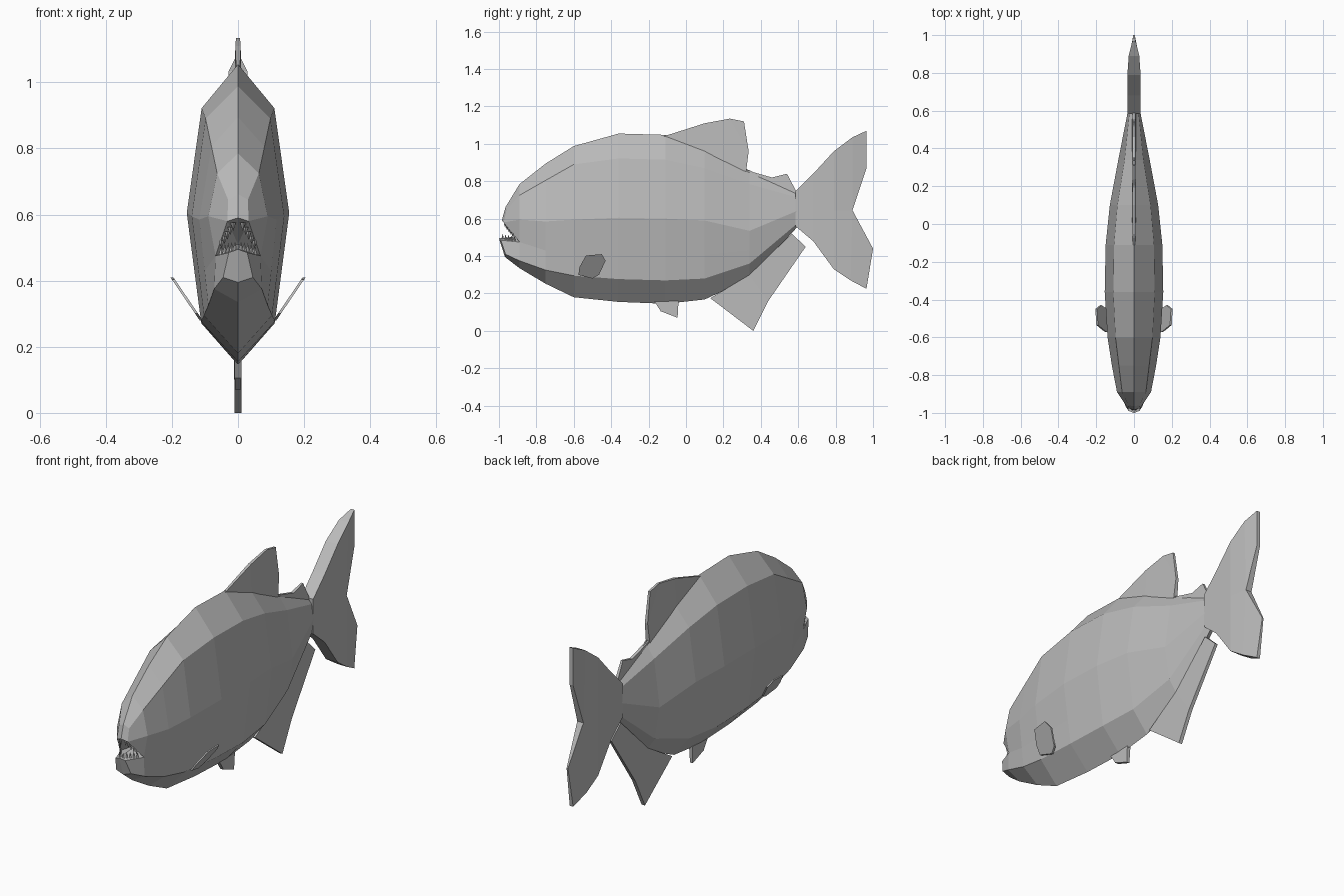
import bpy, bmesh
from mathutils import Vector

grey = bpy.data.materials.new("fish grey")
grey.diffuse_color = (0.5, 0.5, 0.5, 1)


def make(name, verts, faces, mirror=False):
    me = bpy.data.meshes.new(name)
    me.from_pydata(verts, [], faces)
    me.materials.append(grey)
    ob = bpy.data.objects.new(name, me)
    bpy.context.collection.objects.link(ob)
    bm = bmesh.new()
    bm.from_mesh(me)
    if mirror:
        geom = bm.verts[:] + bm.edges[:] + bm.faces[:]
        bmesh.ops.mirror(bm, geom=geom, axis='X', merge_dist=0.0005)
    bmesh.ops.recalc_face_normals(bm, faces=bm.faces)
    bm.to_mesh(me)
    bm.free()
    return ob


# Body: half rings of top, shoulder, flank, cheek, belly edge and keel
# y, top z, shoulder x z, flank x z, belly edge x z, keel z
stations = [
    (-0.89, 0.795, 0.063, 0.735, 0.09, 0.605, 0.072, 0.385, 0.345),
    (-0.75, 0.905, 0.08, 0.815, 0.117, 0.595, 0.09, 0.335, 0.262),
    (-0.60, 0.998, 0.098, 0.90, 0.14, 0.605, 0.103, 0.305, 0.19),
    (-0.36, 1.065, 0.11, 0.932, 0.155, 0.615, 0.112, 0.287, 0.165),
    (-0.11, 1.058, 0.106, 0.925, 0.15, 0.61, 0.11, 0.28, 0.155),
    (0.10, 0.985, 0.088, 0.88, 0.128, 0.60, 0.09, 0.29, 0.178),
    (0.34, 0.868, 0.05, 0.795, 0.083, 0.545, 0.055, 0.37, 0.29),
    (0.59, 0.755, 0.024, 0.725, 0.034, 0.65, 0.026, 0.58, 0.56),
]
verts, faces = [], []
for y, t, sx, sz, mx, mz, lx, lz, b in stations:
    cheek = (0.4 * mx + 0.6 * lx, y, 0.4 * mz + 0.6 * lz)
    if y == -0.89:
        cheek = (0.068, y, 0.485)
    verts += [(0, y, t), (sx, y, sz), (mx, y, mz), cheek, (lx, y, lz), (0, y, b)]
for i in range(len(stations) - 1):
    for j in range(5):
        a = 6 * i + j
        faces.append((a, a + 1, a + 7, a + 6))
n = len(verts)
faces.append(tuple(range(n - 6, n)))
# Snout, jaw and mouth cavity
verts += [(0, -0.965, 0.672), (0.03, -0.96, 0.655), (0.032, -0.975, 0.59), (0, -0.985, 0.60),
          (0.028, -0.99, 0.495), (0.045, -0.965, 0.42), (0, -0.968, 0.405), (0, -1.0, 0.505),
          (0, -0.85, 0.52)]
T, S, M, U, C, L, B, J, K = range(n, n + 9)
faces += [(0, T, S, 1), (1, S, M, 2), (2, M, 3), (T, U, M, S), (3, C, L, 4), (4, L, B, 5),
          (C, J, B, L), (M, K, 3), (M, U, K), (C, 3, K), (C, K, J)]
make("body", verts, faces, True)


# Teeth: small pyramids along both lips
def teeth(name, a, b, count, height):
    a, b = Vector(a), Vector(b)
    v, f = [], []
    for i in range(count):
        p = a.lerp(b, (i + 0.5) / count)
        k = len(v)
        w = 0.008
        v += [p + Vector((dx * w, dy * w, 0)) for dx, dy in ((-1, 0), (0, -1), (1, 0), (0, 1))]
        v.append(p + Vector((0, 0, height)))
        f += [(k + q, k + (q + 1) % 4, k + 4) for q in range(4)] + [(k, k + 1, k + 2, k + 3)]
    make(name, v, f, True)


teeth("lower_teeth", (0.004, -0.988, 0.50), (0.055, -0.91, 0.488), 5, 0.03)
teeth("upper_teeth", (0.010, -0.972, 0.592), (0.054, -0.92, 0.525), 5, -0.025)


# Fins: plates in the side plane, each point is (y, z, half thickness)
def fin(name, pts, polys=None):
    k = len(pts)
    polys = polys or [tuple(range(k))]
    v = [(s * w, y, z) for s in (1, -1) for y, z, w in pts]
    f = [p for p in polys] + [tuple(i + k for i in reversed(p)) for p in polys]
    edges = [(p[i - 1], p[i]) for p in polys for i in range(len(p))]
    f += [(b, a, a + k, b + k) for a, b in edges if (b, a) not in edges]
    return make(name, v, f)


fin("tail_fin",
    [(0.585, 0.57, 0.034), (0.585, 0.755, 0.034), (0.68, 0.49, 0.035), (0.68, 0.85, 0.035),
     (0.79, 0.34, 0.035), (0.79, 0.655, 0.035), (0.79, 0.97, 0.035),
     (0.88, 0.28, 0.028), (0.89, 0.655, 0.018), (0.89, 1.045, 0.028),
     (0.965, 0.235, 0.01), (1.0, 0.45, 0.004), (0.965, 0.88, 0.01), (0.965, 1.08, 0.01)],
    [(0, 2, 3, 1), (2, 4, 5, 6, 3), (4, 7, 8, 5), (5, 8, 9, 6),
     (7, 10, 11, 8), (8, 12, 13, 9)])
fin("dorsal_fin",
    [(-0.12, 1.05, 0.006), (0.10, 1.12, 0.008), (0.235, 1.145, 0.006), (0.31, 1.13, 0.006),
     (0.335, 0.97, 0.008), (0.32, 0.85, 0.012), (0.10, 0.96, 0.012)],
    [(0, 1, 6), (1, 2, 4, 5, 6), (2, 3, 4)])
fin("small_back_fin",
    [(0.32, 0.87, 0.008), (0.46, 0.83, 0.008), (0.54, 0.85, 0.006), (0.59, 0.755, 0.008),
     (0.59, 0.73, 0.01), (0.34, 0.84, 0.01)],
    [(0, 1, 5), (1, 2, 3, 4, 5)])
fin("anal_fin",
    [(0.13, 0.185, 0.01), (0.36, 0.01, 0.01), (0.44, 0.17, 0.01), (0.64, 0.46, 0.008),
     (0.565, 0.53, 0.012), (0.34, 0.31, 0.014)],
    [(0, 1, 2, 5), (2, 3, 4, 5)])
fin("belly_fin",
    [(-0.17, 0.17, 0.01), (-0.135, 0.115, 0.01), (-0.045, 0.08, 0.008), (-0.04, 0.17, 0.01)])

# Side fins: thin plates leaning outward from the belly edge
outline = [(-0.575, 0.31), (-0.57, 0.35), (-0.535, 0.413), (-0.45, 0.42),
           (-0.43, 0.385), (-0.465, 0.31), (-0.50, 0.29)]
k = len(outline)
v = [(0.107 + (z - 0.29) * 0.68 + d, y, z) for d in (0, 0.009) for y, z in outline]
f = [tuple(range(k)), tuple(range(2 * k - 1, k - 1, -1))]
f += [(i, (i + 1) % k, (i + 1) % k + k, i + k) for i in range(k)]
make("side_fins", v, f, True)

# Stand the lowest fin tip on the ground
for ob in bpy.data.objects:
    ob.location.z = -0.01
